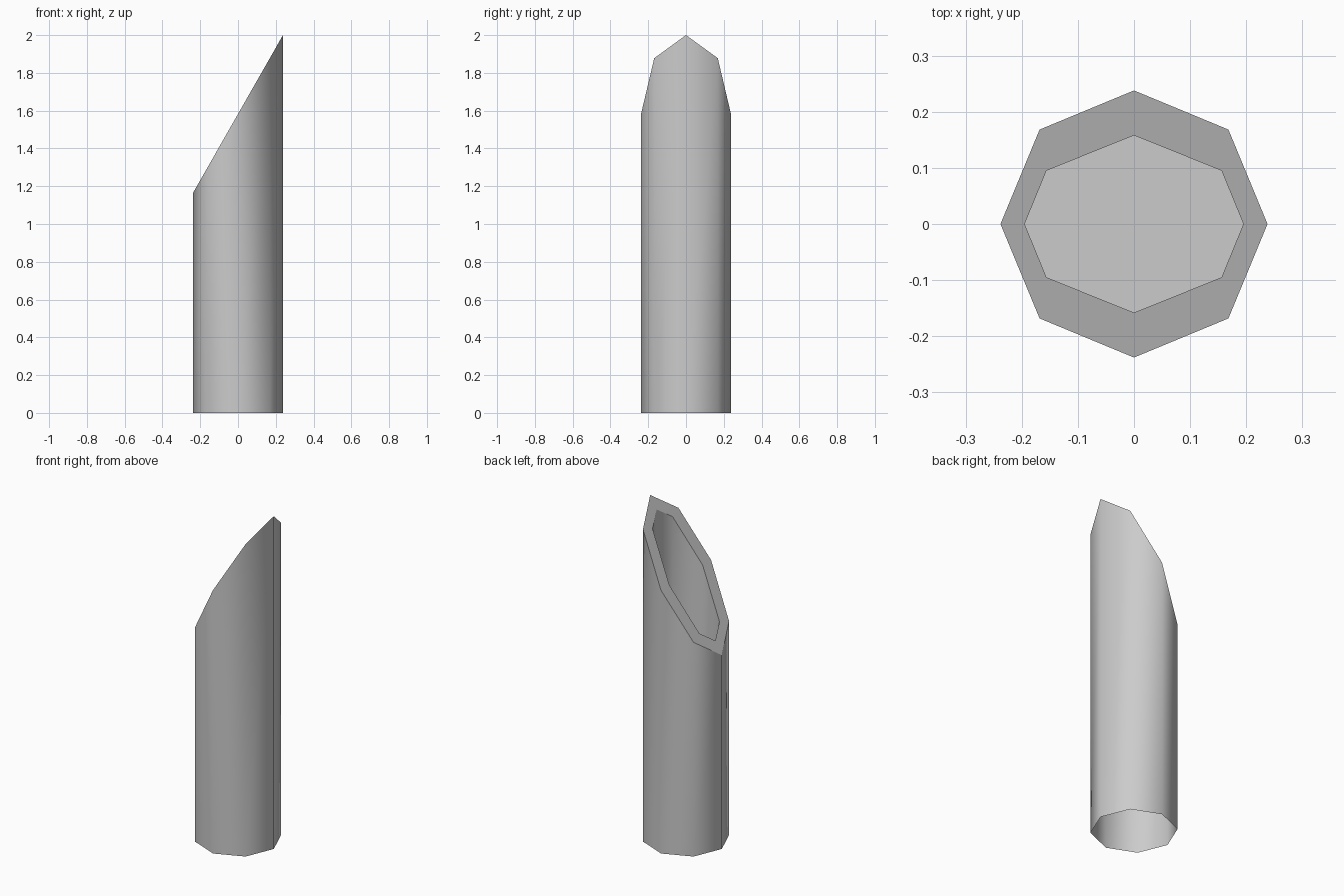
import bpy, bmesh
from math import sin, cos, pi

if "Cube" in bpy.data.objects:
    bpy.data.objects.remove(bpy.data.objects["Cube"])

R = 0.238
SLOPE = 0.835 / (2 * R)      # steepness of the slanted cut
FLOOR_Z = 0.7                # depth of the hollow


def cut_z(x):
    return 2.0 + SLOPE * (x - R)


def ring(bm, pts, z=None):
    return [bm.verts.new((x, y, cut_z(x) if z is None else z)) for x, y in pts]


def bridge(bm, a, b):
    n = len(a)
    return [bm.faces.new((a[i], a[(i + 1) % n], b[(i + 1) % n], b[i])) for i in range(n)]


outer = [(R * cos(i * pi / 4), R * sin(i * pi / 4)) for i in range(8)]
# hollow outline: even rim width measured in the slanted plane
inner = [(0.195, 0), (0.156, 0.095), (0, 0.158), (-0.156, 0.095),
         (-0.195, 0), (-0.156, -0.095), (0, -0.158), (0.156, -0.095)]

bm = bmesh.new()
# outer wall, open underneath
base = ring(bm, outer, 0)
top = ring(bm, outer)
lip = ring(bm, inner)
well = ring(bm, inner, FLOOR_Z)
bridge(bm, base, top)
# slanted rim, hollow wall and hollow floor
rim = bridge(bm, top, lip)
bridge(bm, lip, well)
floor = bm.faces.new(well)

for f in bm.faces:
    f.smooth = True
for f in rim + [floor]:
    f.smooth = False
    for e in f.edges:
        e.smooth = False

mesh = bpy.data.meshes.new("hollow_stake")
bm.to_mesh(mesh)
bm.free()
stake = bpy.data.objects.new("hollow_stake", mesh)
bpy.context.collection.objects.link(stake)
